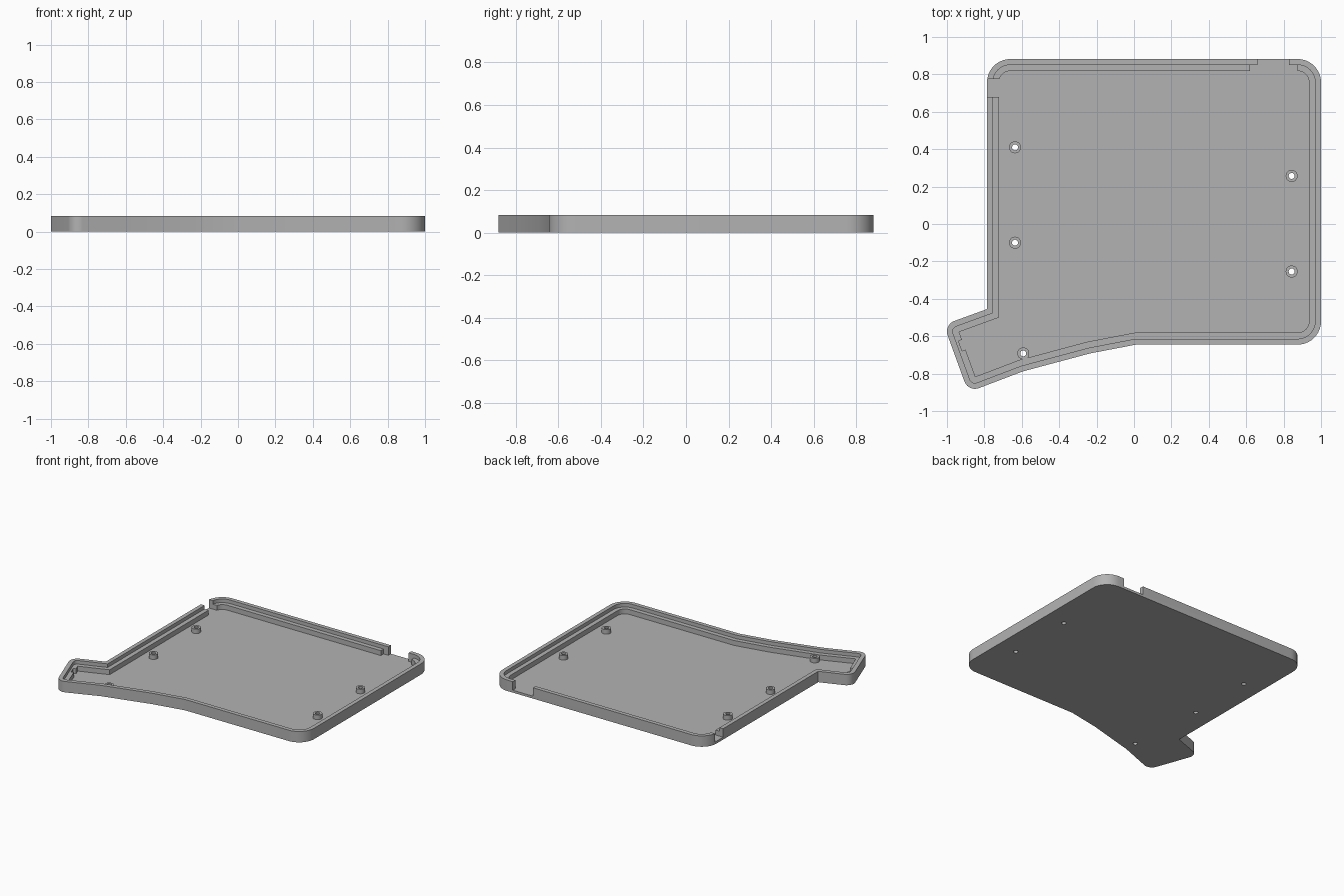
import bpy, bmesh, math
from mathutils import Vector, Matrix

if "Cube" in bpy.data.objects:
    bpy.data.objects.remove(bpy.data.objects["Cube"])

HEIGHT, LEDGE, FLOOR, POST = 0.082, 0.055, 0.018, 0.052
LIP, RIM = 0.031, 0.064          # wall widths at the top and at the ledge

grey = bpy.data.materials.new("plain_grey")
grey.use_nodes = True
grey.diffuse_color = (0.45, 0.45, 0.45, 1)
grey.node_tree.nodes["Principled BSDF"].inputs["Base Color"].default_value = grey.diffuse_color

# Outline corners, counter-clockwise: x, y, fillet radius
CORNERS = [(1, 0.882, 0.125), (-0.786, 0.882, 0.125), (-0.786, -0.455, 0),
           (-1.017, -0.539, 0.06), (-0.886, -0.899, 0.06), (-0.594, -0.788, 0),
           (-0.235, -0.692, 0), (0.01, -0.645, 0), (1, -0.645, 0.125)]


def outline(inset, steps=10):
    """Rounded outline moved inward by inset, same point count for any inset."""
    pts = []
    for i, (x, y, r) in enumerate(CORNERS):
        p = Vector((x, y))
        a = (p - Vector(CORNERS[i - 1][:2])).normalized()
        b = (Vector(CORNERS[(i + 1) % len(CORNERS)][:2]) - p).normalized()
        na, nb = Vector((-a.y, a.x)), Vector((-b.y, b.x))
        miter = (na + nb) / (1 + na.dot(nb))
        if r == 0:
            pts.append(p + miter * inset)
            continue
        radius = max(r - inset, 0)
        centre = p + miter * (inset + radius)
        start, sweep = -na, na.angle(nb)
        for k in range(steps + 1):
            d = Matrix.Rotation(sweep * k / steps, 2) @ start
            pts.append(centre + d * radius)
    return pts


def make_object(name, bm):
    mesh = bpy.data.meshes.new(name)
    bmesh.ops.recalc_face_normals(bm, faces=bm.faces)
    bm.to_mesh(mesh)
    bm.free()
    mesh.materials.append(grey)
    ob = bpy.data.objects.new(name, mesh)
    bpy.context.collection.objects.link(ob)
    return ob


def box(name, x0, x1, y0, y1, z0, z1):
    bm = bmesh.new()
    size = Matrix.Diagonal((x1 - x0, y1 - y0, z1 - z0, 1))
    mid = Matrix.Translation(((x0 + x1) / 2, (y0 + y1) / 2, (z0 + z1) / 2))
    bmesh.ops.create_cube(bm, size=1, matrix=mid @ size)
    return make_object(name, bm)


def cylinder(name, x, y, radius, z0, z1):
    bm = bmesh.new()
    bmesh.ops.create_cone(bm, cap_ends=True, segments=32, radius1=radius, radius2=radius,
                          depth=z1 - z0, matrix=Matrix.Translation((x, y, (z0 + z1) / 2)))
    return make_object(name, bm)


def combine(body, other, operation):
    mod = body.modifiers.new(operation, "BOOLEAN")
    mod.operation, mod.object, mod.solver = operation, other, "EXACT"
    bpy.context.view_layer.objects.active = body
    bpy.ops.object.modifier_apply(modifier=mod.name)
    bpy.data.objects.remove(other)


# Tray: stacked outlines form the outer wall, lip, ledge and floor
bm = bmesh.new()
rings = []
for inset, z in [(0, 0), (0, HEIGHT), (LIP, HEIGHT), (LIP, LEDGE), (RIM, LEDGE), (RIM, FLOOR)]:
    rings.append([bm.verts.new((p.x, p.y, z)) for p in outline(inset)])
for low, high in zip(rings, rings[1:]):
    for i in range(len(low)):
        bm.faces.new((low[i - 1], low[i], high[i], high[i - 1]))
bm.faces.new(rings[0])
bm.faces.new(rings[-1])
bmesh.ops.remove_doubles(bm, verts=bm.verts, dist=0.0001)
tray = make_object("case_tray", bm)

# Socket opening in the back wall, wider through the ledge
combine(tray, box("back_opening", 0.66, 0.83, 0.8, 0.95, FLOOR, 0.2), "DIFFERENCE")
combine(tray, box("back_ledge_opening", 0.62, 0.875, 0.8, 0.882 - LIP, FLOOR, 0.2), "DIFFERENCE")
# Small opening in the side wall
combine(tray, box("side_opening", -0.85, -0.7, 0.68, 0.775, FLOOR, 0.2), "DIFFERENCE")

# Notch in the ledge at the end of the angled extension
notch = box("ledge_notch", -0.018, 0.018, -0.028, 0.028, FLOOR, 0.2)
notch.matrix_world = (Matrix.Translation((-0.912, -0.646, 0))
                      @ Matrix.Rotation(math.radians(20), 4, "Z"))
bpy.context.view_layer.update()
combine(tray, notch, "DIFFERENCE")

# Screw posts with through holes
POSTS = [(-0.636, 0.41), (-0.636, -0.1), (0.843, 0.257), (0.843, -0.254), (-0.592, -0.692)]
for x, y in POSTS:
    combine(tray, cylinder("screw_post", x, y, 0.032, FLOOR / 2, POST), "UNION")
    combine(tray, cylinder("screw_hole", x, y, 0.016, -0.1, 0.2), "DIFFERENCE")

# Smooth the rounded corners, keep the edges crisp
bpy.ops.object.select_all(action="DESELECT")
tray.select_set(True)
bpy.context.view_layer.objects.active = tray
bpy.ops.object.shade_smooth_by_angle(angle=math.radians(25))
